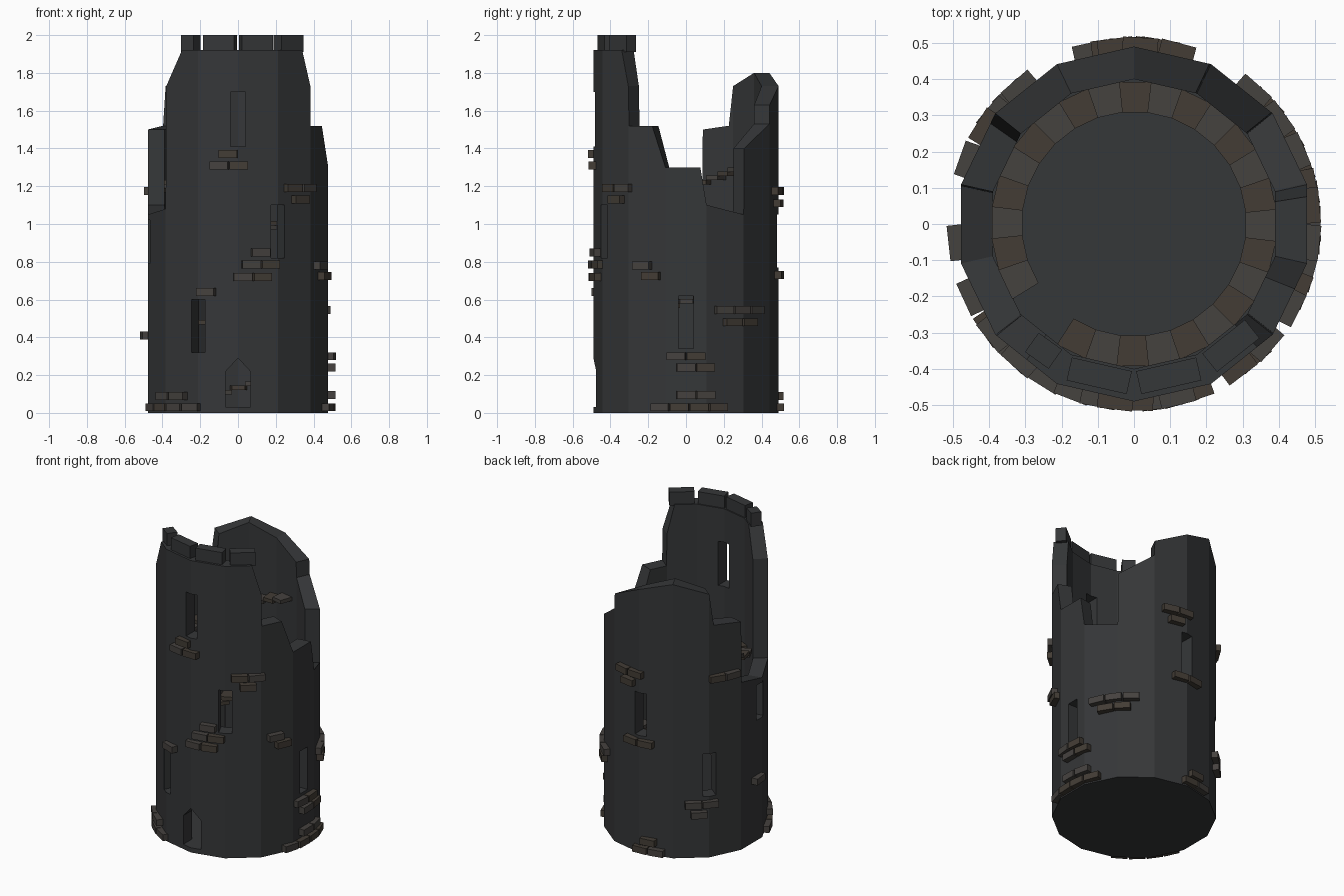
import bpy, bmesh, math, random
from mathutils import Matrix, Vector

if "Cube" in bpy.data.objects:
    bpy.data.objects.remove(bpy.data.objects["Cube"])

random.seed(4)
STEP = 360 / 14           # tower is a 14-gon with a corner on the front
FIRST = STEP / 2
R_OUT, R_IN, FLOOR = 0.49, 0.40, 0.03


def material(name, rgb):
    m = bpy.data.materials.new(name)
    m.diffuse_color = (*rgb, 1)
    m.use_nodes = True
    m.node_tree.nodes["Principled BSDF"].inputs["Base Color"].default_value = m.diffuse_color
    return m


STONE = material("dark_stone", (0.036, 0.038, 0.040))
BRICKS = [material("brick_brown", (0.056, 0.046, 0.036)),
          material("brick_grey", (0.060, 0.054, 0.049))]


def make_object(name, bm, mats):
    bmesh.ops.recalc_face_normals(bm, faces=bm.faces[:])
    me = bpy.data.meshes.new(name)
    bm.to_mesh(me)
    bm.free()
    for m in mats:
        me.materials.append(m)
    ob = bpy.data.objects.new(name, me)
    bpy.context.collection.objects.link(ob)
    return ob


def ring_point(radius, deg, z):
    """Point on the 14-sided outline at any angle."""
    off = (deg - FIRST) % STEP - STEP / 2
    r = radius * math.cos(math.radians(STEP / 2)) / math.cos(math.radians(off))
    a = math.radians(deg)
    return Vector((r * math.cos(a), r * math.sin(a), z))


def add_box(bm, deg, r, z, length, depth, height, mat=0, tilt=0):
    """Box whose depth points outward from the tower axis."""
    a = math.radians(deg)
    mx = (Matrix.Rotation(a, 4, 'Z') @ Matrix.Translation((r, 0, z))
          @ Matrix.Rotation(math.radians(tilt), 4, 'Z')
          @ Matrix.Diagonal((depth, length, height, 1)))
    res = bmesh.ops.create_cube(bm, size=1, matrix=mx)
    for f in {f for v in res["verts"] for f in v.link_faces}:
        f.material_index = mat


# Tower wall: corner k with one height, or a pair for a vertical break
corners = [(1.10, 1.10), (1.05, 1.40), (1.53, 1.63), (1.73,), (1.80,), (1.73,),
           (1.50, 1.10), (1.05,), (1.08, 1.73), (1.92,), (1.92,), (1.92,),
           (1.73, 1.52), (1.30,)]
profile = [(145, 1.52), (231.6, 1.92), (315, 1.92), (338, 1.52), (369, 1.30)]
for k, hs in enumerate(corners):
    for j, h in enumerate(hs):
        profile.append((FIRST + k * STEP + 0.5 * j, h))
profile.sort()

bm = bmesh.new()
cols = [[bm.verts.new(ring_point(r, a, z)) for r, z in
         ((R_OUT, 0), (R_OUT, h), (R_IN, h), (R_IN, FLOOR))] for a, h in profile]
for c, d in zip(cols, cols[1:] + cols[:1]):
    for i in range(3):
        bm.faces.new((c[i], d[i], d[i + 1], c[i + 1]))
bm.faces.new([c[0] for c in cols])
bm.faces.new([c[3] for c in cols])
wall = make_object("tower_wall", bm, [STONE])

# Slit windows and pointed doorway cut through the wall
bm = bmesh.new()
for deg, z0, z1 in [(270, 1.41, 1.70), (296, 0.82, 1.10), (244, 0.32, 0.60),
                    (0, 0.34, 0.62), (91, 0.77, 1.05), (142, 0.40, 0.68),
                    (191, 0.79, 1.02)]:
    add_box(bm, deg, 0.44, (z0 + z1) / 2, 0.08, 0.24, z1 - z0)
outline = [(-0.065, 0.031), (0.065, 0.031), (0.065, 0.22), (0, 0.29), (-0.065, 0.22)]
face = bm.faces.new([bm.verts.new((x, -0.56, z)) for x, z in outline])
ext = bmesh.ops.extrude_face_region(bm, geom=[face], use_keep_orig=True)
for v in ext["geom"]:
    if isinstance(v, bmesh.types.BMVert):
        v.co.y = -0.32
cutter = make_object("opening_cutter", bm, [STONE])
cutter.hide_render = True
cutter.hide_viewport = True
mod = wall.modifiers.new("openings", 'BOOLEAN')
mod.operation = 'DIFFERENCE'
mod.solver = 'EXACT'
mod.object = cutter
dg = bpy.context.evaluated_depsgraph_get()
cut_mesh = bpy.data.meshes.new_from_object(wall.evaluated_get(dg))
wall.modifiers.clear()
wall.data = cut_mesh
bpy.data.objects.remove(cutter)

# Merlons left standing on the front parapet
bm = bmesh.new()
for deg, length in [(257.1, 0.17), (282.9, 0.17), (308.5, 0.15), (234.5, 0.08)]:
    add_box(bm, deg, 0.43, 1.955, length, 0.065, 0.09)
make_object("merlons", bm, [STONE])

# Spiral stair of thin slabs along the inner wall, with a missing section
bm = bmesh.new()
n_turn = 28
for i in range(62):
    deg = 141 - i * 360 / n_turn
    z = 0.045 + i * 0.0218
    if abs(deg % 360 - 227) < 9:
        continue
    h = math.radians(180 / n_turn)
    a = math.radians(deg)
    vs = []
    for zz in (z - 0.012, z + 0.012):
        for r, s in ((0.31, -h), (0.395, -h), (0.395, h), (0.31, h)):
            vs.append(bm.verts.new((r * math.cos(a + s), r * math.sin(a + s), zz)))
    quads = [(3, 2, 1, 0), (4, 5, 6, 7)] + [
        (q, (q + 1) % 4, (q + 1) % 4 + 4, q + 4) for q in range(4)]
    for q in quads:
        bm.faces.new([vs[j] for j in q]).material_index = i % 2
make_object("spiral_stair", bm, BRICKS)

# Patches of raised bricks: row centre angle, height, brick count
rows = [(264, 1.37, 1), (264.5, 1.31, 2), (284, .85, 1), (284, .785, 2), (279, .72, 2),
        (250, .64, 1), (312, 1.19, 2), (312, 1.13, 1), (224, .09, 2), (222, .03, 4),
        (186, .41, 1), (332, .78, 1), (338, .725, 1), (0, .30, 2), (6, .24, 2),
        (6, .095, 2), (2, .03, 4), (36, .545, 3), (36, .48, 2), (82, 1.175, 2),
        (81, 1.11, 1), (90, .73, 2), (136, .355, 2), (134, .29, 1), (153, 1.175, 2),
        (98, .09, 1), (98, .03, 2)]
bm = bmesh.new()
for deg, z, n in rows:
    for i in range(n):
        add_box(bm, deg + (i - (n - 1) / 2) * 12, 0.490, max(z, 0.021), 0.098,
                0.05, 0.042, random.randrange(2), random.uniform(-2, 2))
make_object("wall_bricks", bm, BRICKS)
